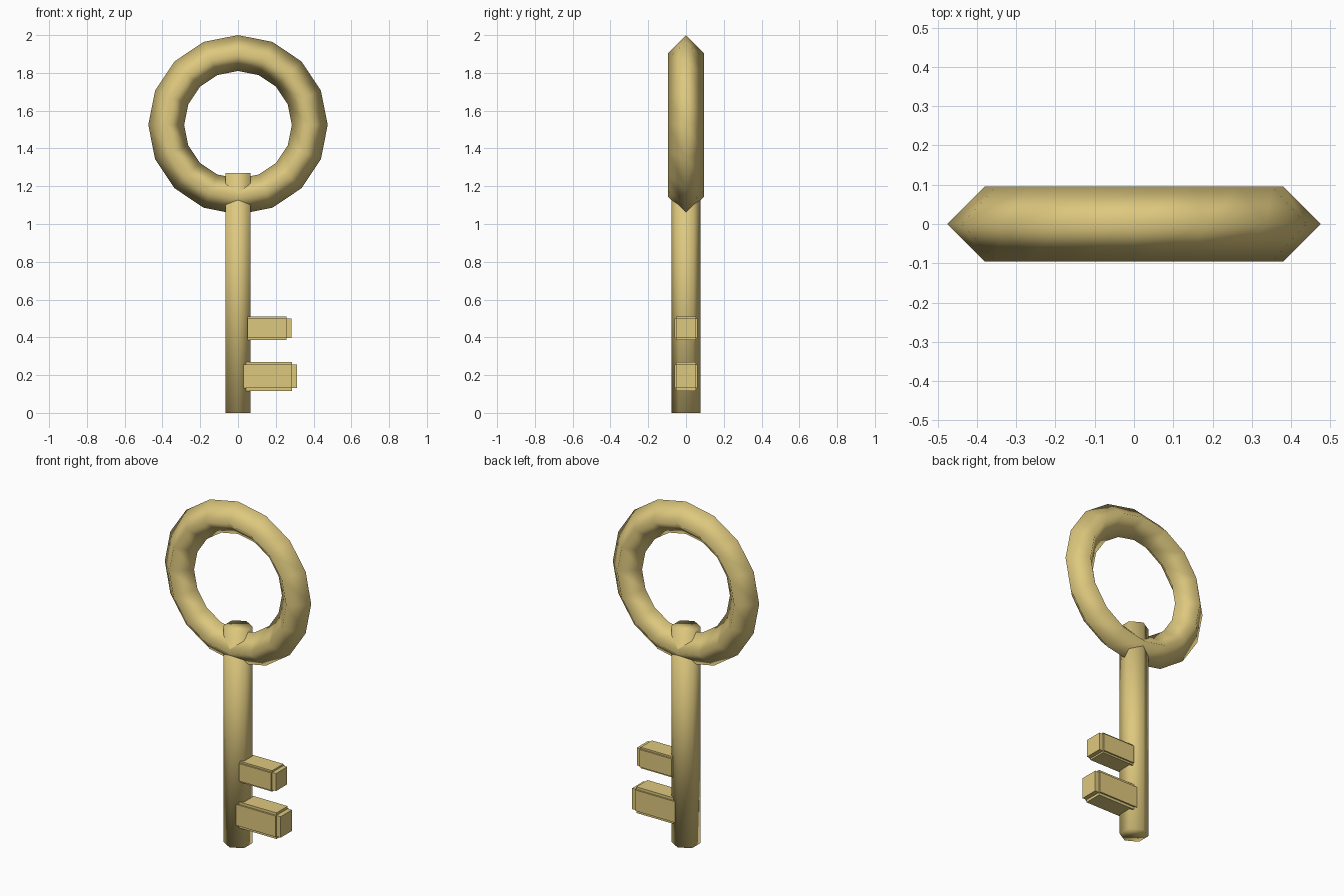
import bpy
from math import radians

cube = bpy.data.objects.get("Cube")
if cube:
    bpy.data.objects.remove(cube, do_unlink=True)

# Single brass colour
brass = bpy.data.materials.new("pale_brass")
brass.use_nodes = True
colour = (0.73, 0.58, 0.21, 1.0)
brass.diffuse_color = colour
brass.node_tree.nodes["Principled BSDF"].inputs["Base Color"].default_value = colour


def finish(name, smooth=False):
    obj = bpy.context.object
    obj.name = name
    obj.data.materials.append(brass)
    if smooth:
        bpy.ops.object.shade_smooth()
    return obj


def box(name, x, y, z):
    """Box spanning ranges x and z, and plus or minus y."""
    bpy.ops.mesh.primitive_cube_add(
        size=1, location=(sum(x) / 2, 0, sum(z) / 2))
    obj = finish(name)
    obj.scale = (x[1] - x[0], 2 * y, z[1] - z[0])
    bpy.ops.object.transform_apply(location=False, rotation=False, scale=True)


def tooth(name, start, end, tip, low, high, step):
    """Block with notched edges, made of three crossing boxes."""
    box(name + "_tip", (start, tip), 0.052, (low + step, high - step))
    box(name + "_height", (start, end), 0.052, (low, high))
    box(name + "_width", (start, end), 0.061, (low + step, high - step))


# Ring handle with a diamond cross-section
bpy.ops.mesh.primitive_torus_add(
    major_segments=16, minor_segments=4, major_radius=0.38,
    minor_radius=0.095, location=(0, 0, 1.525), rotation=(radians(90), 0, 0))
finish("ring_handle", smooth=True)

# Six-sided shaft
bpy.ops.mesh.primitive_cylinder_add(
    vertices=6, radius=0.077, depth=1.27, location=(0, 0, 0.635))
finish("shaft", smooth=True)

# Teeth on the left side of the shaft
tooth("upper_tooth", 0.05, 0.258, 0.283, 0.387, 0.51, 0.01)
tooth("lower_tooth", 0.03, 0.286, 0.313, 0.117, 0.27, 0.015)
